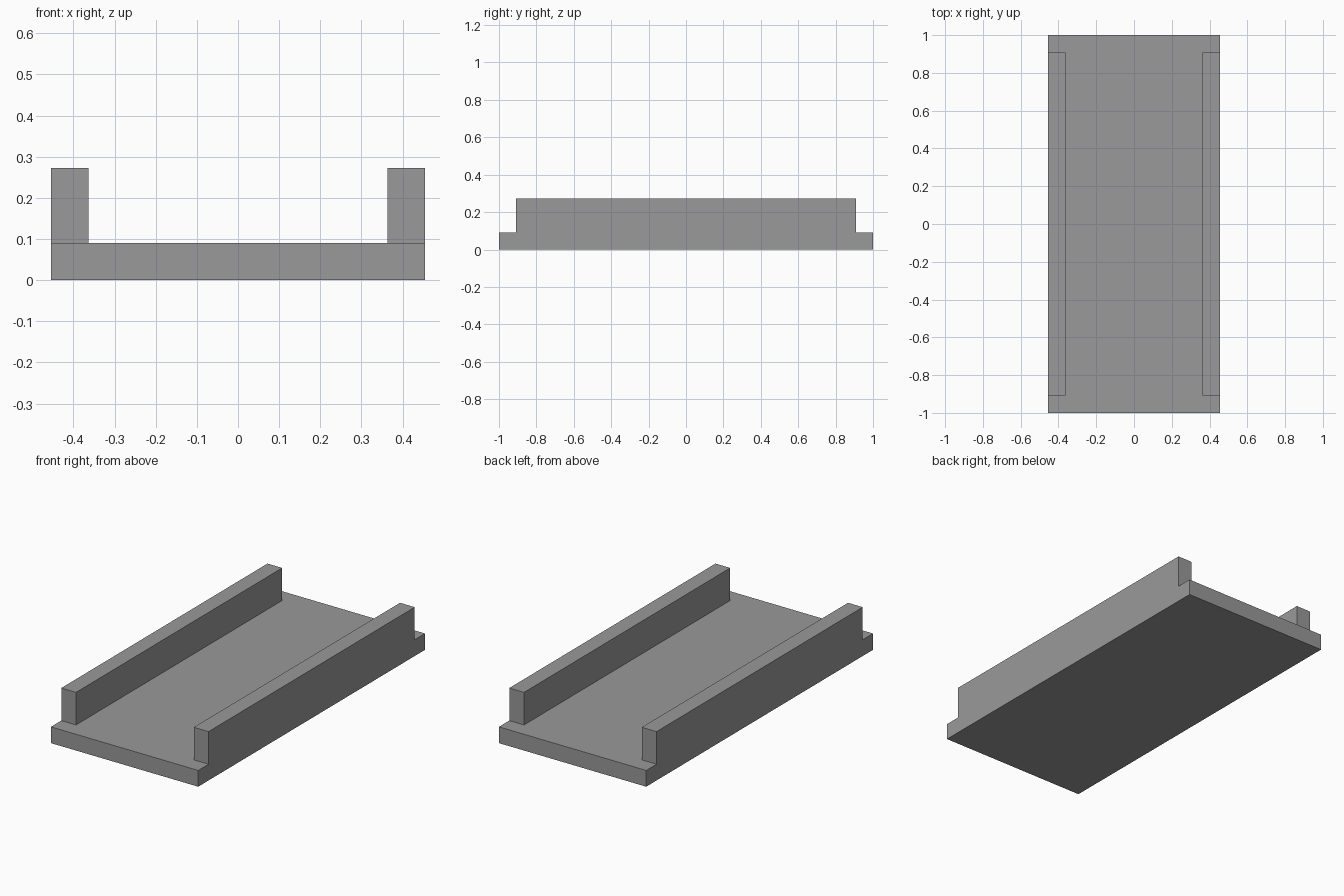
import bpy

cube = bpy.data.objects.get("Cube")
if cube:
    bpy.data.objects.remove(cube, do_unlink=True)

UNIT = 1 / 11  # thickness of the deck and of each rail

grey = bpy.data.materials.new("plain grey")
grey.use_nodes = True
colour = (0.32, 0.32, 0.32, 1)
grey.diffuse_color = colour
grey.node_tree.nodes["Principled BSDF"].inputs["Base Color"].default_value = colour


def box(name, size, centre):
    bpy.ops.mesh.primitive_cube_add(size=1, location=centre)
    part = bpy.context.object
    part.name = name
    part.scale = size
    bpy.ops.object.transform_apply(location=False, rotation=False, scale=True)
    part.data.materials.append(grey)
    return part


# Flat deck
box("deck", (10 * UNIT, 2, UNIT), (0, 0, UNIT / 2))

# Side rails, flush with the deck edges and short of both ends
for side, sign in (("left", 1), ("right", -1)):
    box(side + "_rail", (UNIT, 20 * UNIT, 2 * UNIT), (sign * 4.5 * UNIT, 0, 2 * UNIT))
